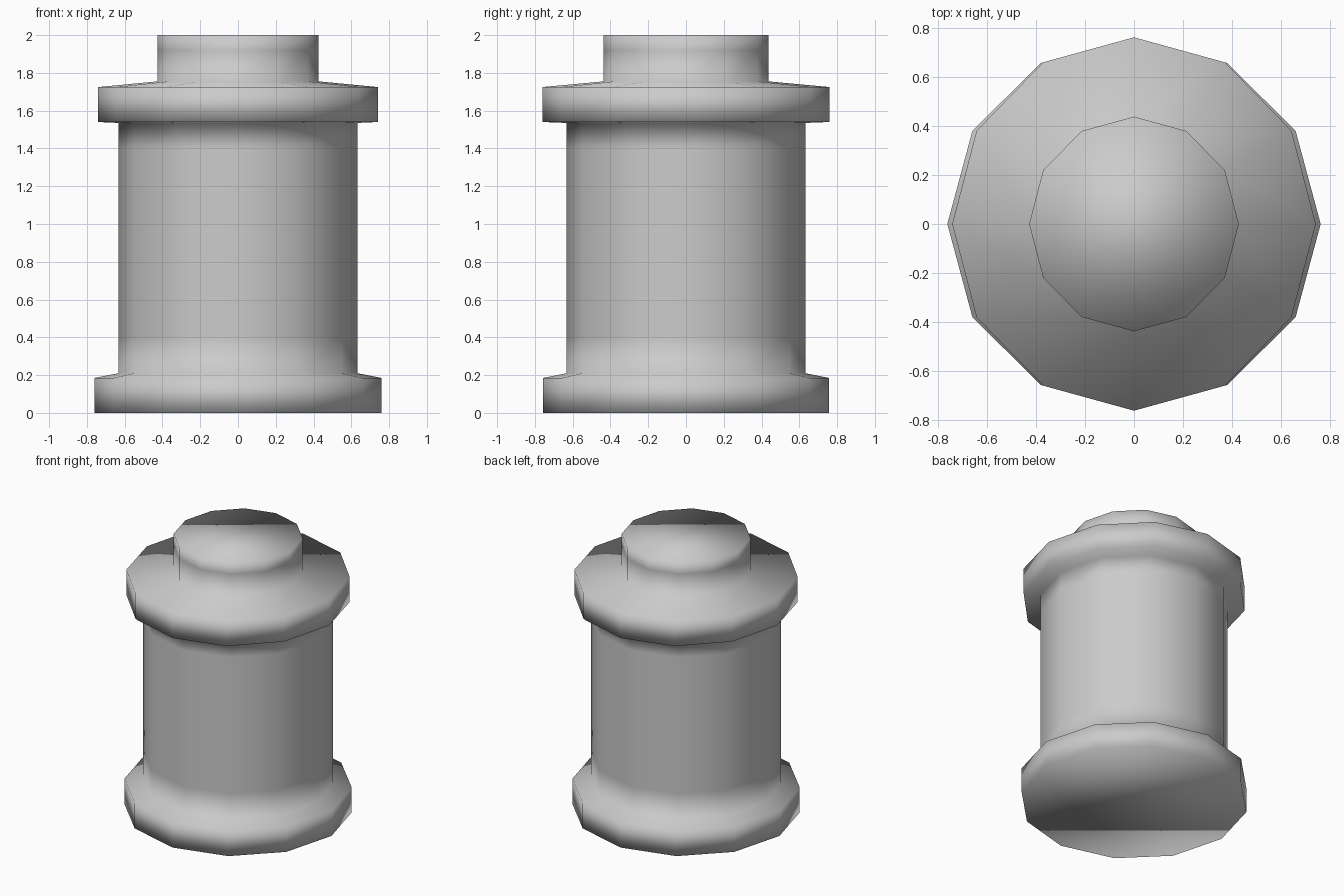
import bpy
import bmesh
from math import cos, sin, tau

cube = bpy.data.objects.get("Cube")
if cube:
    bpy.data.objects.remove(cube)

SIDES = 12

grey = bpy.data.materials.new("light grey")
grey.use_nodes = True
colour = (0.6, 0.6, 0.6, 1)
grey.diffuse_color = colour
grey.node_tree.nodes["Principled BSDF"].inputs["Base Color"].default_value = colour

# Profile from the base up: radius in x, radius in y, height
base_flange = [(0.76, 0.757, 0), (0.76, 0.757, 0.185)]
barrel = [(0.633, 0.633, 0.21), (0.633, 0.633, 0.4),
          (0.633, 0.633, 1.4), (0.633, 0.633, 1.535)]
top_flange = [(0.74, 0.76, 1.54), (0.74, 0.76, 1.725)]
neck = [(0.427, 0.437, 1.755), (0.427, 0.437, 1.92), (0.427, 0.437, 2)]


def ring(bm, rx, ry, z):
    return [bm.verts.new((rx * cos(tau * i / SIDES), ry * sin(tau * i / SIDES), z))
            for i in range(SIDES)]


# Stack the rings into one closed, softly shaded body
bm = bmesh.new()
rings = [ring(bm, *p) for p in base_flange + barrel + top_flange + neck]
for low, high in zip(rings, rings[1:]):
    for i in range(SIDES):
        j = (i + 1) % SIDES
        bm.faces.new((low[i], low[j], high[j], high[i]))
bm.faces.new(rings[0][::-1])
bm.faces.new(rings[-1])
for face in bm.faces:
    face.smooth = True

mesh = bpy.data.meshes.new("flanged_canister")
bm.to_mesh(mesh)
bm.free()
mesh.materials.append(grey)
canister = bpy.data.objects.new("flanged_canister", mesh)
bpy.context.collection.objects.link(canister)
